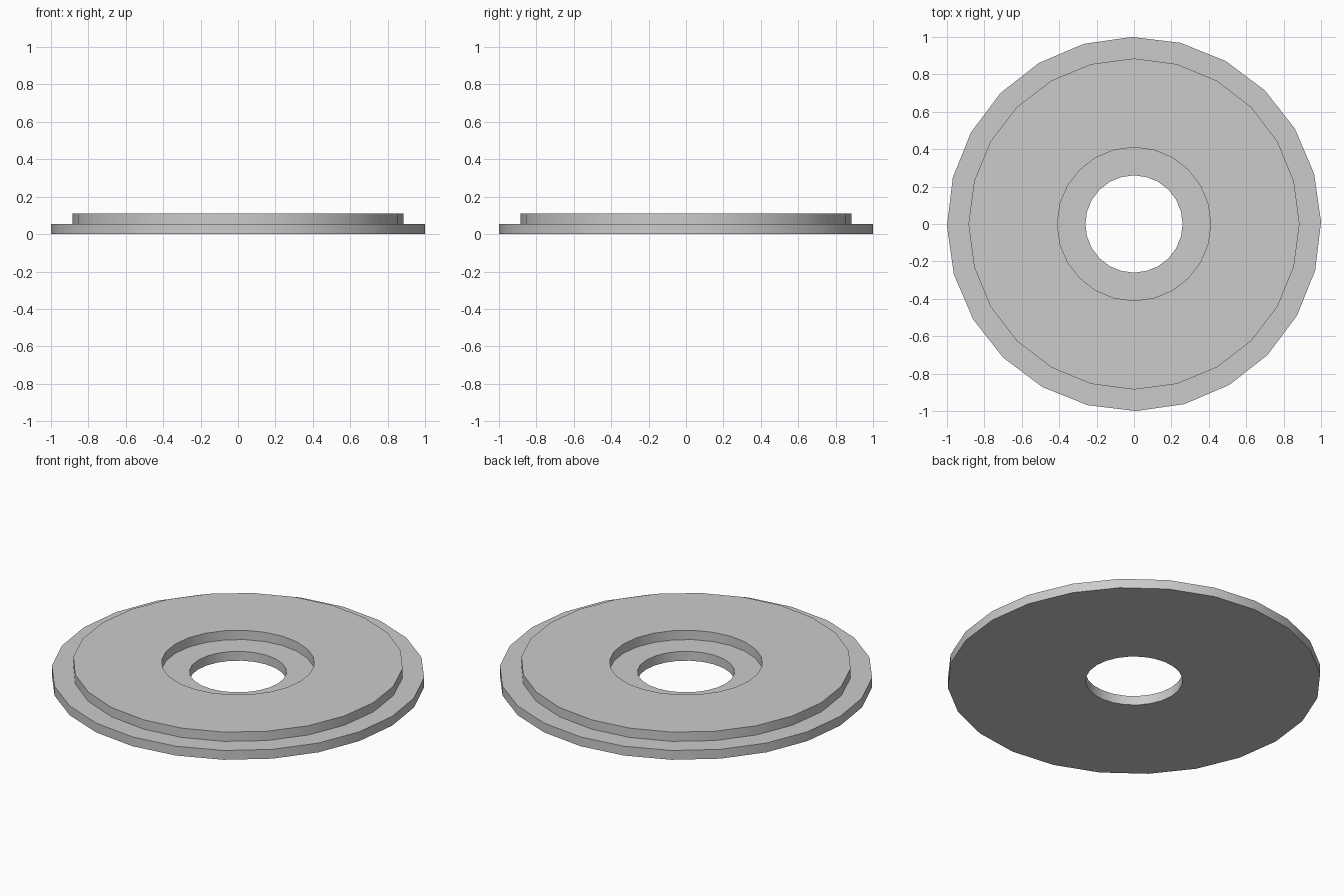
import bpy
from math import cos, sin, tau, radians

cube = bpy.data.objects.get("Cube")
if cube:
    bpy.data.objects.remove(cube, do_unlink=True)

SIDES = 24
STEP, TOP = 0.055, 0.11            # flange height and full height
TWIST = radians(0.6)               # slight turn of the flange rim

# Closed cross-section: radius, height, turn
profile = [
    (0.26, 0, 0), (1.0, 0, TWIST), (1.0, STEP, TWIST),           # underside and rim
    (0.885, STEP, 0), (0.885, TOP, 0),                           # raised disc
    (0.41, TOP, 0), (0.41, STEP, 0), (0.26, STEP, 0),            # recess and hole
]

# Turn the cross-section around z
verts, faces = [], []
n = len(profile)
for i in range(SIDES):
    a = tau * i / SIDES
    verts += [(r * cos(a + t), r * sin(a + t), z) for r, z, t in profile]
    j = (i + 1) % SIDES
    for k in range(n):
        m = (k + 1) % n
        faces.append((i * n + k, i * n + m, j * n + m, j * n + k)[::-1])

mesh = bpy.data.meshes.new("stepped_washer")
mesh.from_pydata(verts, [], faces)
mesh.update()
washer = bpy.data.objects.new("stepped_washer", mesh)
bpy.context.collection.objects.link(washer)

# Plain grey
grey = bpy.data.materials.new("plain_grey")
grey.use_nodes = True
colour = (0.6, 0.6, 0.6, 1)
grey.diffuse_color = colour
grey.node_tree.nodes["Principled BSDF"].inputs["Base Color"].default_value = colour
mesh.materials.append(grey)

# Smooth walls, sharp steps
bpy.ops.object.select_all(action='DESELECT')
washer.select_set(True)
bpy.context.view_layer.objects.active = washer
bpy.ops.object.shade_smooth_by_angle(angle=radians(30))
